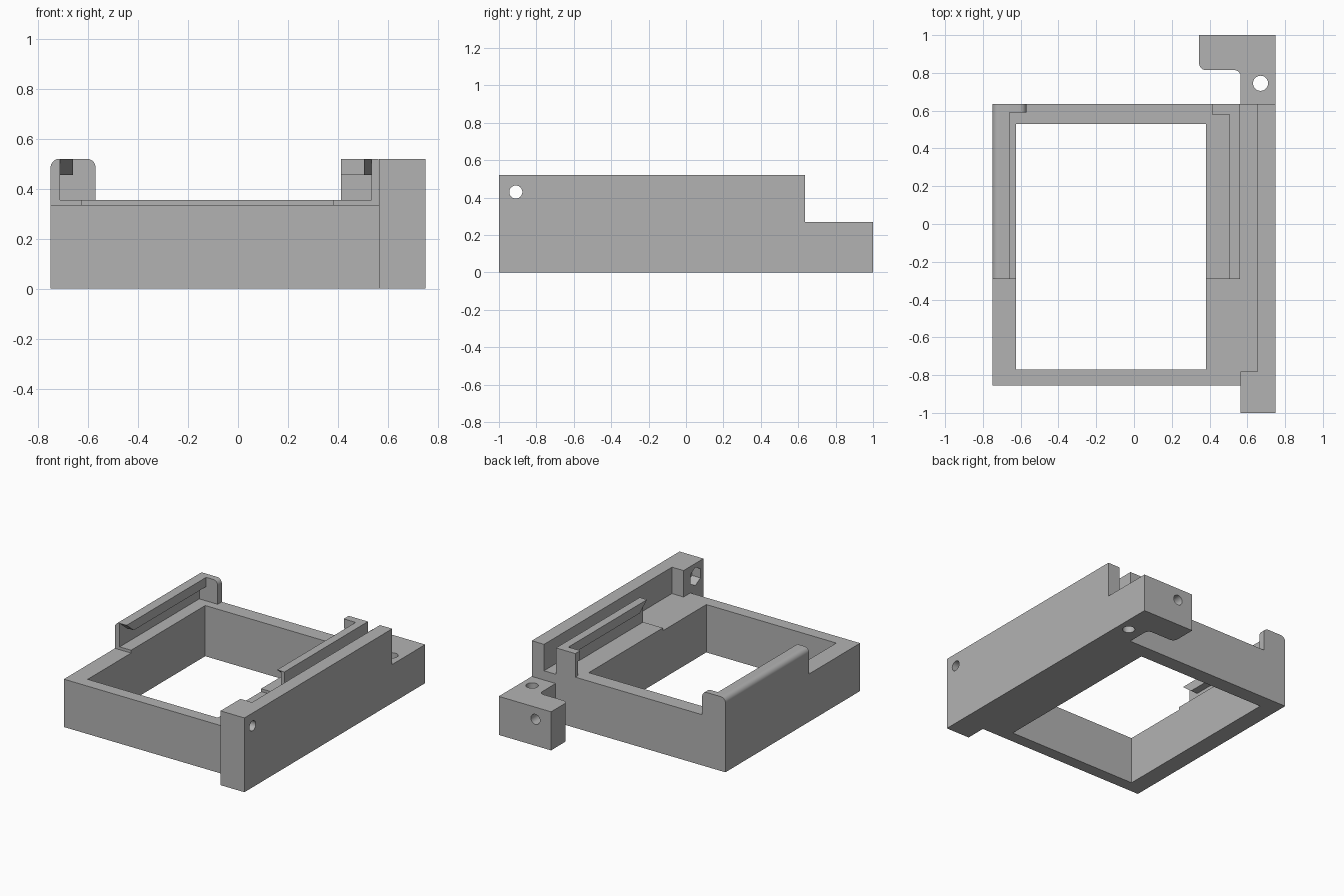
import bpy, bmesh
from math import pi, cos, sin
from mathutils import Vector

if "Cube" in bpy.data.objects:
    bpy.data.objects.remove(bpy.data.objects["Cube"])

grey = bpy.data.materials.new("light_grey")
grey.use_nodes = True
grey.diffuse_color = (0.45, 0.45, 0.45, 1)
grey.node_tree.nodes["Principled BSDF"].inputs["Base Color"].default_value = grey.diffuse_color

# How profile coordinates (u, v) and depth w map to space for each axis
PLACE = {
    "x": lambda u, v, w: (w, u, v),
    "y": lambda u, v, w: (u, w, v),
    "z": lambda u, v, w: (u, v, w),
}


def fillet(points, steps=8):
    """Round every corner given as (u, v, radius); right angles only."""
    out = []
    for i, p in enumerate(points):
        c = Vector(p[:2])
        if len(p) < 3:
            out.append(c)
            continue
        d0 = (Vector(points[i - 1][:2]) - c).normalized() * p[2]
        d1 = (Vector(points[(i + 1) % len(points)][:2]) - c).normalized() * p[2]
        for k in range(steps + 1):
            t = k / steps * pi / 2
            out.append(c + d0 * (1 - sin(t)) + d1 * (1 - cos(t)))
    return out


def prism(name, profile, axis, start, end):
    bm = bmesh.new()
    pts = fillet(profile)
    ends = [[bm.verts.new(PLACE[axis](u, v, w)) for u, v in pts] for w in (start, end)]
    for loop in ends:
        bm.faces.new(loop)
    for i in range(len(pts)):
        bm.faces.new((ends[0][i - 1], ends[0][i], ends[1][i], ends[1][i - 1]))
    bmesh.ops.recalc_face_normals(bm, faces=bm.faces)
    mesh = bpy.data.meshes.new(name)
    bm.to_mesh(mesh)
    bm.free()
    mesh.materials.append(grey)
    obj = bpy.data.objects.new(name, mesh)
    bpy.context.collection.objects.link(obj)
    return obj


def rect(u0, u1, v0, v1):
    return [(u0, v0), (u1, v0), (u1, v1), (u0, v1)]


def ring(u, v, r, sides=32):
    return [(u + r * sin(2 * pi * k / sides), v + r * cos(2 * pi * k / sides)) for k in range(sides)]


def activate(obj):
    bpy.ops.object.select_all(action="DESELECT")
    obj.select_set(True)
    bpy.context.view_layer.objects.active = obj


def cut(obj, profile, axis, start, end):
    cutter = prism("cutter", profile, axis, start, end)
    cutter.hide_render = True
    mod = obj.modifiers.new("cut", "BOOLEAN")
    mod.operation, mod.solver, mod.object = "DIFFERENCE", "EXACT", cutter
    activate(obj)
    bpy.ops.object.modifier_apply(modifier=mod.name)
    bpy.data.objects.remove(cutter)


LEFT, RIGHT, BACK, STEP = -0.75, 0.75, 0.635, -0.29
FLOOR, DECK, LIP, TOP = 0.335, 0.355, 0.455, 0.52
IN_L, IN_R, IN_F, IN_B = -0.625, 0.382, -0.77, 0.53

# Rectangular frame with its large opening
frame = prism("frame", rect(LEFT, RIGHT, -0.855, BACK), "z", 0, FLOOR)
cut(frame, rect(IN_L, IN_R, IN_F, IN_B), "z", -0.1, 0.5)

# Slightly raised deck around the rear of the opening
deck = prism("raised_deck", [(LEFT, STEP), (IN_L, STEP), (IN_L, IN_B), (IN_R, IN_B), (IN_R, STEP),
                             (0.562, STEP), (0.562, BACK), (LEFT, BACK)], "z", FLOOR, DECK)

# Tall side bar with the end block, cross bolt hole and nut pocket
bar = prism("side_bar", [(0.565, -1), (RIGHT, -1), (RIGHT, BACK), (0.655, BACK),
                         (0.655, -0.78), (0.565, -0.78)], "z", FLOOR, TOP)
cut(bar, ring(-0.91, 0.43, 0.035), "x", 0.4, 0.9)
cut(bar, ring(-0.91, 0.43, 0.064, 6), "x", 0.4, 0.63)
foot = prism("end_block_foot", rect(0.565, RIGHT, -1, -0.855), "z", 0, FLOOR)

# Hooked rear arm with an upright hole and a hole through the hook
arm = prism("rear_arm", [(0.565, BACK), (RIGHT, BACK), (RIGHT, 1), (0.345, 1),
                         (0.345, 0.815, 0.035), (0.565, 0.815, 0.035)], "z", 0, 0.27)
cut(arm, ring(0.67, 0.745, 0.04), "z", -0.1, 0.5)
cut(arm, ring(0.466, 0.185, 0.035), "y", 0.7, 1.1)


# Overhanging lips, undercut at the front to form a lead-in
def lip(name, x0, x1, back):
    return prism(name, [(STEP, TOP), (back, TOP), (back, LIP), (STEP + 0.08, LIP)], "x", x0, x1)


# Left rail: rounded wall, lip and rounded end stop
rail_l = prism("outer_rail_wall", [(LEFT, DECK), (-0.713, DECK), (-0.713, TOP), (LEFT, TOP, 0.035)],
               "y", STEP, 0.59)
lip_l = lip("outer_rail_lip", -0.713, -0.66, 0.59)
stop_l = prism("outer_rail_stop", [(LEFT, DECK), (-0.57, DECK), (-0.57, TOP, 0.035),
                                   (LEFT, TOP, 0.035)], "y", 0.59, BACK)

# Right rail: square wall, lip and stepped end stop
rail_r = prism("inner_rail_wall", rect(0.535, 0.562, DECK, TOP), "y", STEP, BACK)
lip_r = lip("inner_rail_lip", 0.505, 0.535, 0.58)
stop_r = prism("inner_rail_stop", [(0.605, DECK), (BACK, DECK), (BACK, TOP), (0.58, TOP),
                                   (0.58, LIP), (0.605, LIP)], "x", 0.413, 0.535)

for obj in (bar, arm, rail_l, stop_l):
    activate(obj)
    bpy.ops.object.shade_smooth_by_angle()
